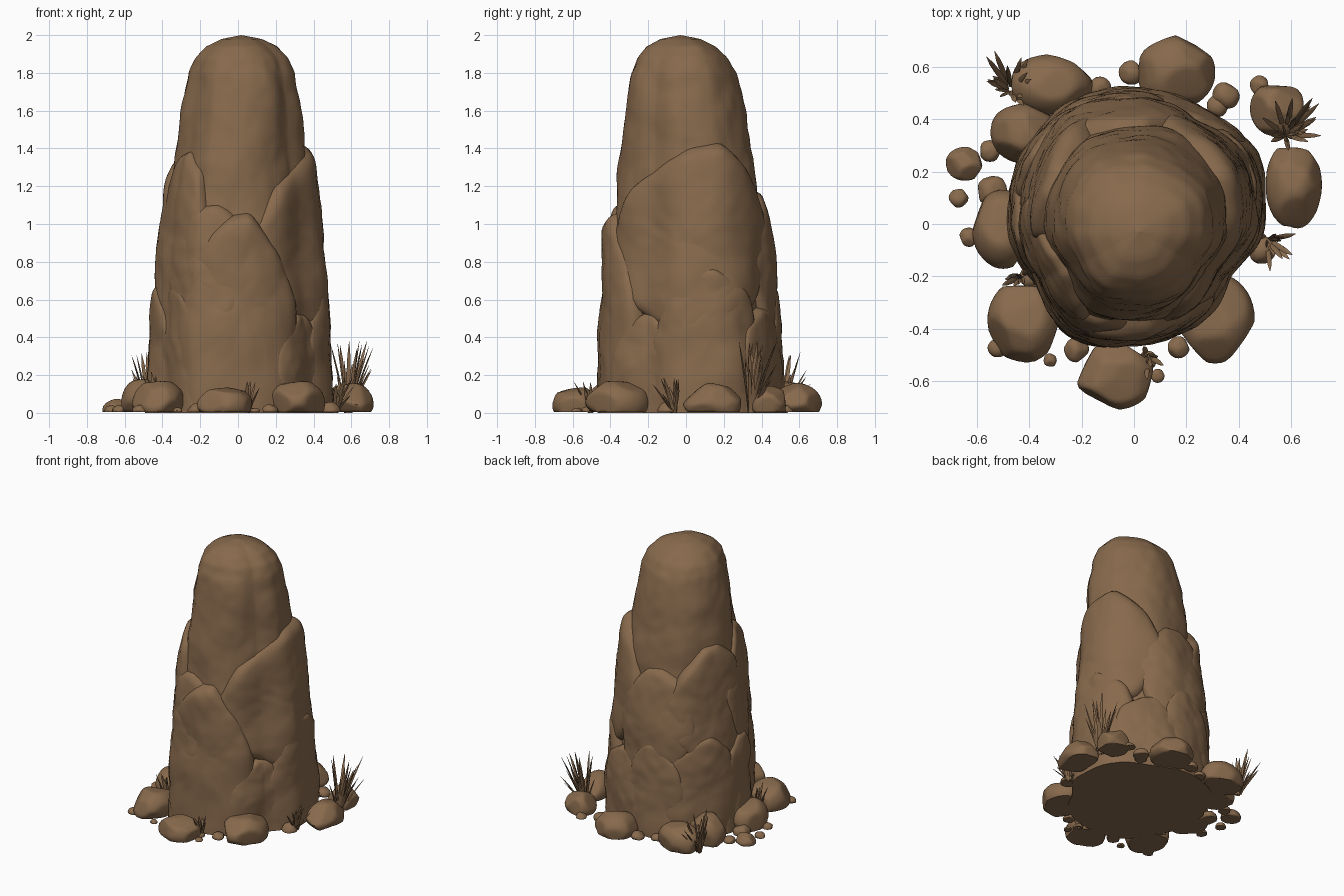
import bpy, bmesh, math, random
from mathutils import Vector, noise

if "Cube" in bpy.data.objects:
    bpy.data.objects.remove(bpy.data.objects["Cube"])

random.seed(7)
brown = bpy.data.materials.new("brown_rock")
brown.diffuse_color = (0.245, 0.143, 0.073, 1)
brown.use_nodes = True
brown.node_tree.nodes["Principled BSDF"].inputs["Base Color"].default_value = brown.diffuse_color


def make(name, verts, faces, angle=40):
    me = bpy.data.meshes.new(name)
    me.from_pydata(verts, [], faces)
    bm = bmesh.new()
    bm.from_mesh(me)
    bmesh.ops.recalc_face_normals(bm, faces=bm.faces[:])
    bm.to_mesh(me)
    bm.free()
    me.materials.append(brown)
    me.shade_smooth()
    me.set_sharp_from_angle(angle=math.radians(angle))
    ob = bpy.data.objects.new(name, me)
    bpy.context.collection.objects.link(ob)
    return ob


# Pillar footprint: radius every 30 degrees, starting at the front (-90)
FOOT = [.48, .465, .43, .51, .55, .52, .53, .54, .51, .49, .455, .505]
CORE = [(0, .88), (.7, .83), (1, .77), (1.4, .69), (1.6, .64), (1.8, .565),
        (1.88, .49), (1.94, .37), (1.98, .21), (2, 0)]


def foot(deg):
    a = ((deg + 90) % 360) / 30
    i = int(a)
    t = a - i
    t = .5 * t + .25 * (1 - math.cos(t * math.pi))
    return FOOT[i % 12] * (1 - t) + FOOT[(i + 1) % 12] * t


def table(z):
    for (z0, s0), (z1, s1) in zip(CORE, CORE[1:]):
        if z <= z1:
            return s0 + (s1 - s0) * (z - z0) / (z1 - z0)
    return 0


def rough(p, seed):
    # broad swells, chipped dents and fine grain
    q = Vector(p) + Vector((seed * 3.1, seed * 1.7, 0))
    chip = noise.voronoi(q * 3.5)[0][0]
    return .015 * noise.noise(q * 3) + .025 * (.4 - chip) + .005 * noise.noise(q * 14)


def place(deg, r, z):
    a = math.radians(deg)
    k = max(0, z - .8)
    return Vector((r * math.cos(a) + .015 * k, r * math.sin(a) - .025 * k, z))


# Core column with a blunt domed top
def core():
    n = 120
    zs = [i * .03 for i in range(60)] + [1.8 + .2 * math.sin(i / 20 * math.pi / 2) for i in range(20)]
    verts, faces = [], []
    for z in zs:
        for j in range(n):
            d = j * 360 / n
            r = foot(d) * table(z)
            p = place(d, r, z)
            verts.append(place(d, r + rough(p, 0) * min(1, r * 4), z))
    for i in range(len(zs) - 1):
        for j in range(n):
            k = (j + 1) % n
            faces.append((i * n + j, i * n + k, i * n + n + k, i * n + n + j))
    faces.append(tuple(range(n)))
    verts.append(place(0, 0, 2))
    top = (len(zs) - 1) * n
    faces += [(top + j, top + (j + 1) % n, len(verts) - 1) for j in range(n)]
    make("pillar_core", verts, faces)


# Curved rock slab wrapped on the pillar: an outline in (angle, height) with sunk edges
def slab(name, mid, half, z0, z1, skew, low, seed):
    if low:
        shape = [(-1, -.2), (-1, .5), (-.75, .8), (skew - .22, .98), (skew + .15, 1),
                 (.75, .8), (1, .5), (1, -.2)]
    else:
        shape = [(0, 0), (-.65, .22), (-1, .55), (-.68, .76), (skew - .2, .98), (skew + .2, 1),
                 (.8, .86), (1, .5), (.65, .18)]
    shape = [(x + random.uniform(-.05, .05), y + random.uniform(-.03, .03) * (0 < y < .95))
             for x, y in shape]
    pts = []
    for (xa, ya), (xb, yb) in zip(shape, shape[1:] + shape[:1]):
        pts += [(xa + (xb - xa) * t / 10, ya + (yb - ya) * t / 10) for t in range(10)]
    n = len(pts)
    for _ in range(2):
        pts = [((pts[i - 1][0] + pts[i][0] + pts[(i + 1) % n][0]) / 3,
                (pts[i - 1][1] + pts[i][1] + pts[(i + 1) % n][1]) / 3) for i in range(n)]
    rings = [i / 16 for i in range(1, 14)] + [.85, .89, .92, .95, .975, 1]
    verts, faces = [], []
    for rho in [0] + rings:
        for x, y in (pts if rho else [(0, .5)]):
            d = mid + half * x * rho
            z = max(0, z0 + (z1 - z0) * (.5 + (y - .5) * rho))
            s = 1.0 - .085 * z if low else 1.045 - .178 * z
            r = foot(d) * s - .012 * rho ** 2 - .13 * rho ** 22
            verts.append(place(d, r + rough(place(d, r, z), seed), z))
    faces += [(0, 1 + j, 1 + (j + 1) % n) for j in range(n)]
    for i in range(len(rings) - 1):
        for j in range(n):
            a, b = 1 + i * n + j, 1 + i * n + (j + 1) % n
            faces.append((a, b, b + n, a + n))
    make(name, verts, faces)


# Boulder: sphere chipped by random planes, flat underneath
def boulder(name, x, y, rx, ry, h, detail=4):
    bm = bmesh.new()
    bmesh.ops.create_icosphere(bm, subdivisions=detail, radius=1)
    cuts = [(Vector([random.gauss(0, 1) for _ in range(3)]).normalized(), random.uniform(.78, .92))
            for _ in range(14)]
    for v in bm.verts:
        for nrm, dist in cuts:
            v.co -= nrm * max(0, v.co.dot(nrm) - dist) * .85
        v.co = Vector((x + v.co.x * rx * 1.08, y + v.co.y * ry * 1.08,
                       max(.005, h * (.3 + .76 * v.co.z))))
    verts = [v.co.copy() for v in bm.verts]
    faces = [[v.index for v in f.verts] for f in bm.faces]
    bm.free()
    make(name, verts, faces, 50)


# Grass tuft: curved tapering blades with a ridged cross-section
def tuft(name, x, y, h, spread, count, lean):
    verts, faces = [], []
    for _ in range(count):
        a = random.uniform(0, 2 * math.pi)
        out = Vector((math.cos(a), math.sin(a), 0)) * random.uniform(.2, 1) * spread
        out += Vector((math.cos(math.radians(lean)), math.sin(math.radians(lean)), 0)) * spread * .35
        side = Vector((-math.sin(a), math.cos(a), 0))
        hh = h * random.uniform(.45, 1)
        base = Vector((x, y, 0)) + out * .2
        start = len(verts)
        for i in range(6):
            t = i / 5
            w = .011 * (.5 + 1.6 * t) * (1 - t) ** .6 + .001
            c = base + out * t ** 1.3 + Vector((0, 0, hh * t))
            ridge = Vector((math.cos(a), math.sin(a), 0)) * w * .5
            verts += [c - side * w, c + ridge, c + side * w, c - ridge]
        for i in range(5):
            for k in range(4):
                p, q = start + i * 4 + k, start + i * 4 + (k + 1) % 4
                faces.append((p, q, q + 4, p + 4))
        faces.append(tuple(range(start + 20, start + 24)))
    make(name, verts, faces, 60)


core()

# Slabs: name, middle angle, half width, bottom, top, peak skew, standing on the ground
SLABS = [("front_slab", -88, 53, 0, 1.08, .05, 1), ("right_slab", 14, 44, 0, .80, 0, 1),
         ("right_front_slab", -36, 30, 0, .55, .2, 1), ("back_slab", 60, 30, 0, .58, .2, 1),
         ("back_mid_slab", 98, 29, 0, .70, -.1, 1), ("back_left_slab", 140, 36, 0, .75, .1, 1),
         ("left_slab", 184, 30, 0, .70, 0, 1), ("left_front_slab", 220, 28, 0, .72, -.2, 1),
         ("upper_right_slab", 2, 84, .35, 1.45, .22, 0), ("upper_back_slab", 92, 46, .3, 1.20, 0, 0),
         ("upper_back_left_slab", 150, 50, .4, 1.37, 0, 0),
         ("upper_left_slab", 203, 46, .4, 1.41, .1, 0),
         ("upper_left_front_slab", 240, 42, .3, 1.13, .1, 0)]
for i, row in enumerate(SLABS):
    slab(*row, i + 1)

# Boulders round the foot: x, y, half sizes, height
BOULDERS = [(-.32, .53, .15, .11, .17), (.16, .58, .14, .13, .15), (.55, .44, .1, .1, .14),
            (.61, .15, .1, .16, .15), (.31, -.36, .14, .16, .17), (-.07, -.58, .14, .12, .14),
            (-.42, -.37, .13, .15, .17), (-.5, -.02, .11, .14, .18), (-.42, .35, .12, .11, .2),
            (-.645, .23, .07, .06, .07)]
for i, b in enumerate(BOULDERS):
    boulder(f"boulder_{i + 1}", *b)

# Pebbles: x, y, radius
PEBBLES = [(-.67, .1, .035), (-.63, -.05, .035), (-.52, -.47, .037), (-.32, -.52, .025),
           (-.22, -.48, .045), (.09, -.58, .025), (.05, -.52, .035), (.17, -.47, .04),
           (.49, -.1, .05), (.35, .49, .05), (.32, .45, .04), (.48, .53, .035),
           (-.01, .58, .045), (-.13, .52, .04), (-.54, .12, .06), (-.55, .28, .04), (-.4, -.2, .04)]
for i, (x, y, r) in enumerate(PEBBLES):
    boulder(f"pebble_{i + 1}", x, y, r, r, r * 1.1, 3)

# Grass tufts
tuft("grass_right", .58, .34, .38, .11, 26, 45)
tuft("grass_back_left", -.47, .51, .32, .11, 18, 135)
tuft("grass_right_front", .51, -.06, .2, .1, 14, -30)
tuft("grass_front", .05, -.5, .18, .07, 10, -60)
tuft("grass_left", -.43, -.2, .24, .07, 10, 200)
